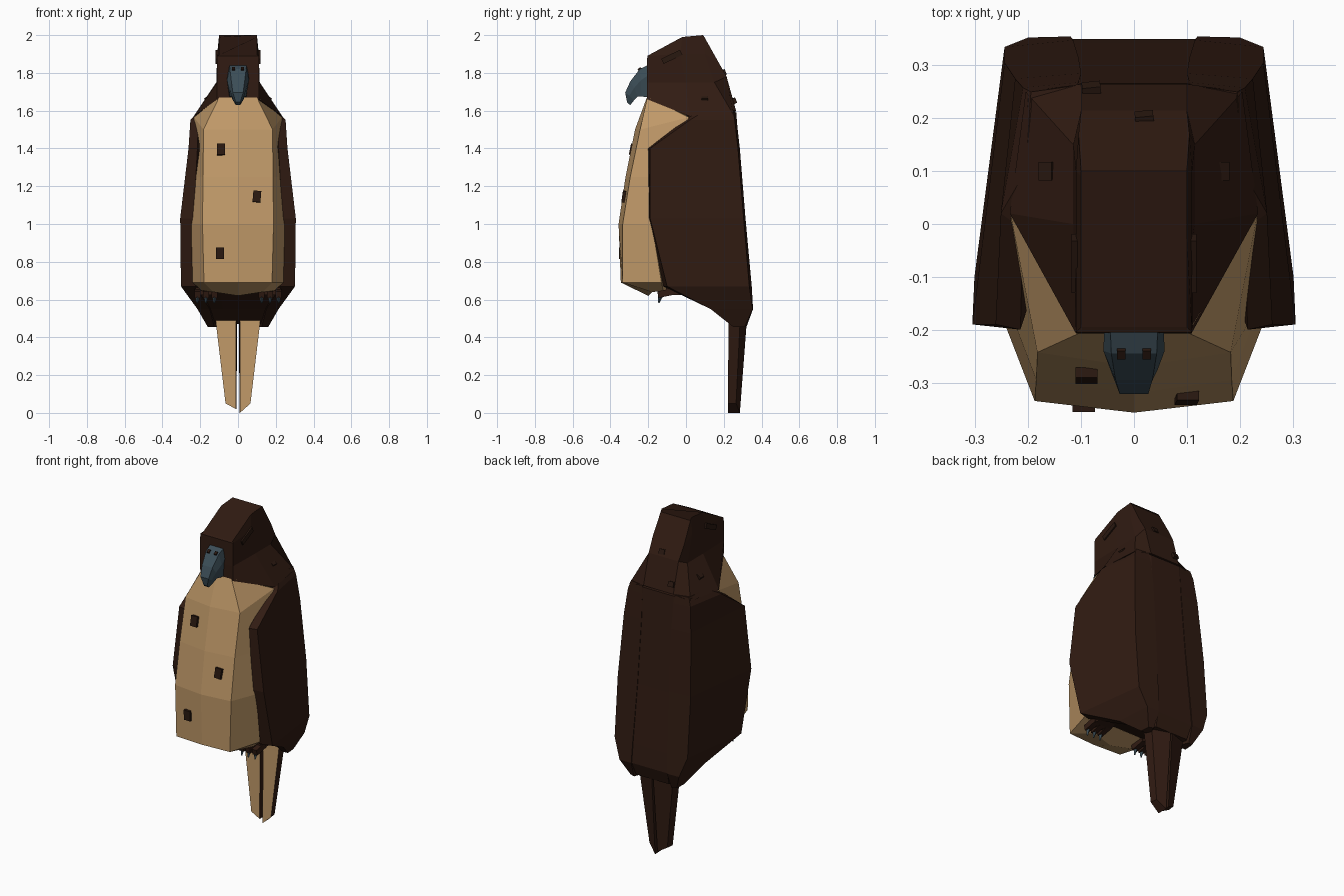
import bpy, bmesh
from mathutils import Vector


def material(name, rgb):
    m = bpy.data.materials.new(name)
    m.diffuse_color = (*rgb, 1)
    return m


BROWN = material("brown", (0.030, 0.011, 0.006))
TAN = material("tan", (0.53, 0.32, 0.14))
SLATE = material("slate", (0.045, 0.075, 0.095))
DARK = material("dark", (0.022, 0.009, 0.005))


def loft(name, rings, *mats):
    """Join closed rings of points with flat faces and cap both ends."""
    bm = bmesh.new()
    loops = [[bm.verts.new(p) for p in r] for r in rings]
    n = len(loops[0])
    for a, b in zip(loops, loops[1:]):
        for i in range(n):
            j = (i + 1) % n
            bm.faces.new((a[i], a[j], b[j], b[i]))
    bm.faces.new(loops[0])
    bm.faces.new(loops[-1])
    bmesh.ops.recalc_face_normals(bm, faces=bm.faces)
    me = bpy.data.meshes.new(name)
    bm.to_mesh(me)
    bm.free()
    for m in mats:
        me.materials.append(m)
    ob = bpy.data.objects.new(name, me)
    bpy.context.collection.objects.link(ob)
    return ob


def flip(points):
    return [(-p[0], *p[1:]) for p in points]


def mirror_ring(half):
    """Complete a half ring that runs from front to back on +x."""
    return half + flip([p for p in reversed(half) if p[0] > 0])


def at(z, *pts):
    return [(x, y, z) for x, y in pts]


def pair(name, rings, *mats):
    loft(name + "_right", rings, *mats)
    loft(name + "_left", [flip(r) for r in rings], *mats)


def block(name, loc, size, rot, mat):
    bpy.ops.mesh.primitive_cube_add(size=1, location=loc, rotation=rot)
    ob = bpy.context.object
    ob.name, ob.scale = name, size
    ob.data.materials.append(mat)


# Head and shoulders
head = [
    [(.11, -.205, 1.66), (.235, .02, 1.57), (.205, .25, 1.58), (.10, .265, 1.60)],
    [(.11, -.207, 1.75), (.115, 0, 1.75), (.115, .15, 1.75), (.10, .215, 1.78)],
    [(.11, -.205, 1.89), (.11, -.03, 1.90), (.11, .10, 1.90), (.105, .17, 1.86)],
    [(.10, -.195, 1.895), (.10, -.02, 1.99), (.10, .09, 2.0), (.10, .10, 1.985)],
]
loft("head", [mirror_ring(r) for r in head], BROWN)

# Trunk between the wings
trunk = [
    at(1.59, (.10, -.15), (.215, .02), (.20, .24), (.10, .266)),
    at(1.02, (.10, -.16), (.235, -.15), (.22, .26), (.11, .312)),
    at(.665, (.10, -.10), (.20, -.08), (.20, .28), (.12, .343)),
    at(.55, (.08, .14), (.17, .14), (.17, .32), (.12, .35)),
    at(.47, (.06, .25), (.12, .25), (.12, .30), (.11, .32)),
]
loft("trunk", [mirror_ring(r) for r in trunk], BROWN)

# Pale chest and belly
belly = [
    [(0, -.207, 1.67), (.10, -.205, 1.67), (.112, -.19, 1.665), (.10, -.1, 1.66)],
    [(0, -.27, 1.50), (.183, -.243, 1.50), (.233, .015, 1.565), (.10, .02, 1.5)],
    [(0, -.32, 1.25), (.185, -.295, 1.25), (.24, -.15, 1.25), (.10, -.1, 1.25)],
    [(0, -.357, 1.0), (.188, -.335, 1.0), (.248, -.18, 1.0), (.10, -.1, 1.0)],
    [(0, -.345, .69), (.18, -.335, .69), (.24, -.13, .69), (.10, -.08, .69)],
    [(0, -.20, .62), (.13, -.18, .64), (.19, -.12, .645), (.10, -.07, .65)],
]
loft("belly", [mirror_ring(r) for r in belly], TAN)

# Folded wings
wing = [
    at(1.60, (.20, .06), (.205, .10), (.195, .25), (.11, .262), (.11, .10)),
    at(1.55, (.21, -.01), (.252, .02), (.21, .258), (.105, .268), (.12, .10)),
    at(1.40, (.215, -.20), (.262, -.19), (.225, .275), (.10, .285), (.15, 0)),
    at(1.03, (.235, -.195), (.306, -.19), (.245, .305), (.105, .315), (.16, 0)),
    at(.67, (.225, -.12), (.302, -.10), (.245, .335), (.115, .348), (.16, 0)),
    at(.55, (.15, .13), (.215, .13), (.20, .353), (.12, .355), (.12, .20)),
    at(.455, (.125, .25), (.160, .25), (.155, .31), (.125, .32), (.11, .28)),
]
pair("wing", wing, BROWN)

# Tail feathers: pale in front, brown behind
for name, s, tip in (("right", 1, .0), ("left", -1, .02)):
    rings = [
        [(s * .01, .225, .62), (s * .13, .225, .62), (s * .13, .29, .62), (s * .01, .33, .62)],
        [(s * .01, .225, .46), (s * .115, .225, .46), (s * .11, .285, .46), (s * .005, .32, .46)],
        [(s * .01, .222, tip), (s * .066, .222, .05), (s * .06, .265, .05), (s * .008, .285, tip)],
    ]
    tail = loft("tail_feather_" + name, rings, BROWN, TAN)
    for f in tail.data.polygons:
        f.material_index = int(f.normal.y < -.9)

# Hooked beak: upper and lower edges swept forward and down
beak = [
    [(.045, -.195, 1.845), (.056, -.195, 1.79), (.045, -.195, 1.67)],
    [(.043, -.245, 1.82), (.058, -.24, 1.76), (.043, -.235, 1.675)],
    [(.035, -.295, 1.755), (.045, -.275, 1.72), (.036, -.255, 1.675)],
    [(.027, -.322, 1.695), (.033, -.30, 1.68), (.027, -.275, 1.655)],
    [(.012, -.312, 1.645), (.014, -.303, 1.635), (.012, -.295, 1.63)],
]
loft("beak", [mirror_ring(r) for r in beak], SLATE)

# Feet with three toes and claws, nostrils and eyes
for s in (1, -1):
    block("foot", (s * .17, -.04, .645), (.11, .13, .04), (0, 0, 0), BROWN)
    for k in (-.045, 0, .045):
        x = s * .17 + k
        block("toe", (x, -.105, .635), (.032, .09, .035), (.2, 0, 0), BROWN)
        bpy.ops.mesh.primitive_cone_add(vertices=4, radius1=.016, radius2=.004, depth=.05,
                                        location=(x, -.138, .607), rotation=(2.9, 0, 0))
        bpy.context.object.name = "claw"
        bpy.context.object.data.materials.append(SLATE)
    block("nostril", (s * .024, -.243, 1.817), (.016, .02, .02), (.6, 0, 0), DARK)
    block("eye", (s * .11, -.075, 1.885), (.016, .11, .03), (.45, 0, 0), DARK)
    block("cheek_fleck", (s * .16, .10, 1.66), (.03, .035, .03), (0, s * .6, 0), DARK)

# Loose feather flecks
for x, y, z, tilt in ((-.09, -.287, 1.395, -.2), (.10, -.328, 1.145, -.15), (-.095, -.345, .845, .03)):
    block("chest_fleck", (x, y, z), (.042, .02, .06), (tilt, .08 if x > 0 else 0, 0), DARK)
for x, y, z in ((.02, .195, 1.80), (-.08, .25, 1.65)):
    block("nape_fleck", (x, y, z), (.035, .03, .03), (.4, 0, .1), DARK)
